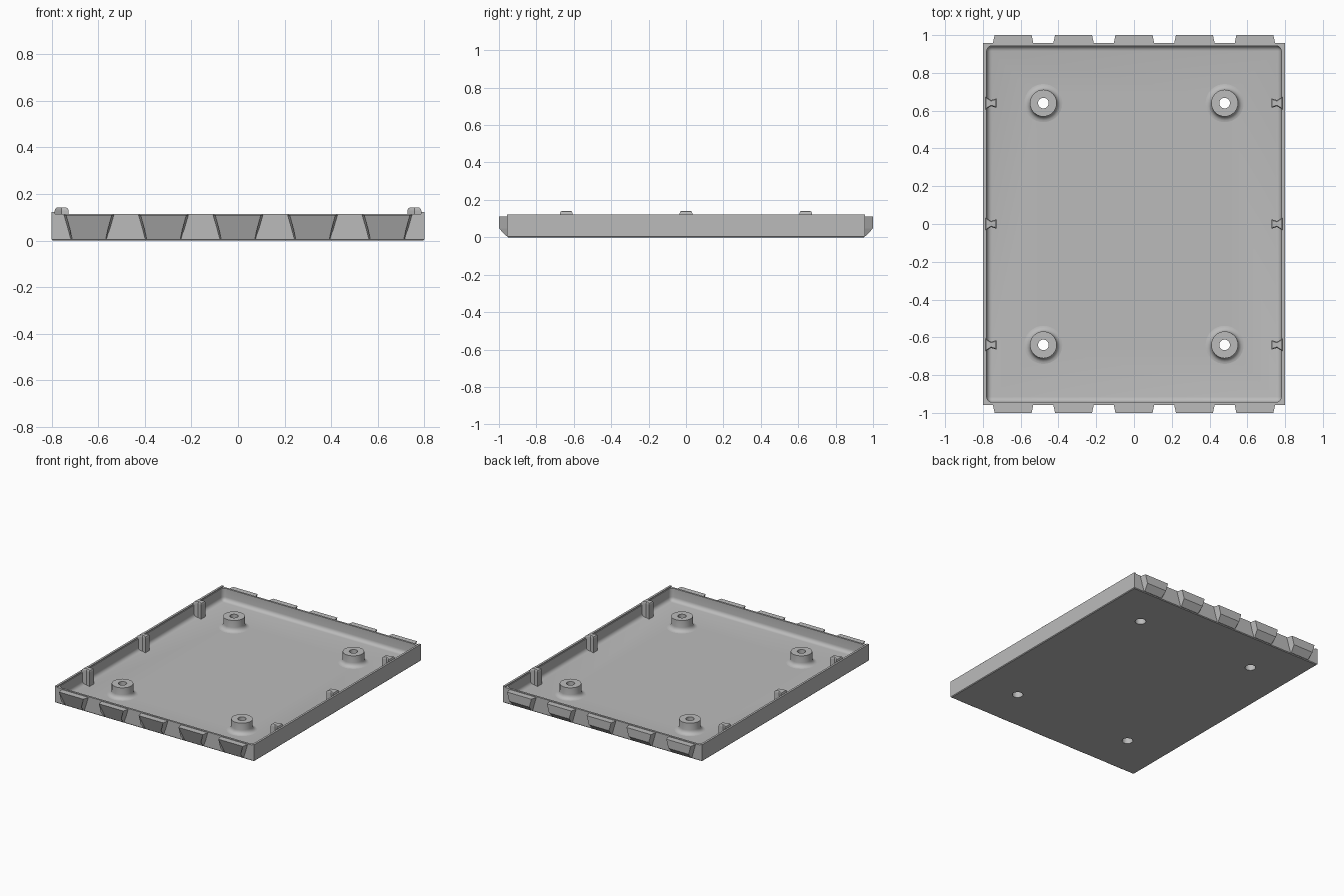
import bpy, bmesh, math
from mathutils import Matrix

if "Cube" in bpy.data.objects:
    bpy.data.objects.remove(bpy.data.objects["Cube"])

grey = bpy.data.materials.new("plain grey")
grey.use_nodes = True
GREY = (0.5, 0.5, 0.5, 1)
grey.diffuse_color = GREY
grey.node_tree.nodes["Principled BSDF"].inputs["Base Color"].default_value = GREY

W, L, H = 0.8, 0.957, 0.122      # half width, half length, wall height
FLOOR, RIM = 0.025, 0.115        # floor top, end wall height
PEGS = [(x, y) for x in (-0.48, 0.48) for y in (-0.64, 0.64)]


def finish(name, bm, smooth=True):
    bmesh.ops.recalc_face_normals(bm, faces=bm.faces)
    mesh = bpy.data.meshes.new(name)
    bm.to_mesh(mesh)
    bm.free()
    mesh.materials.append(grey)
    ob = bpy.data.objects.new(name, mesh)
    bpy.context.collection.objects.link(ob)
    if smooth:
        shade(ob)
    return ob


def shade(ob):
    bpy.ops.object.select_all(action='DESELECT')
    ob.select_set(True)
    bpy.context.view_layer.objects.active = ob
    bpy.ops.object.shade_smooth_by_angle(angle=math.radians(35))


def box(hx, hy, z0, z1):
    bm = bmesh.new()
    bmesh.ops.create_cube(bm, size=1, matrix=Matrix.Translation((0, 0, (z0 + z1) / 2))
                          @ Matrix.Diagonal((2 * hx, 2 * hy, z1 - z0, 1)))
    return bm


def loft(bm, loops):
    """Bridge equal rings of points and cap both ends."""
    rings = [[bm.verts.new(p) for p in loop] for loop in loops]
    n = len(rings[0])
    for a, b in zip(rings, rings[1:]):
        for i in range(n):
            j = (i + 1) % n
            bm.faces.new((a[i], a[j], b[j], b[i]))
    bm.faces.new(rings[0])
    bm.faces.new(rings[-1])


def cut(ob, cutter):
    mod = ob.modifiers.new("cut", 'BOOLEAN')
    mod.operation, mod.solver, mod.object = 'DIFFERENCE', 'EXACT', cutter
    bpy.context.view_layer.objects.active = ob
    bpy.ops.object.modifier_apply(modifier=mod.name)
    bpy.data.objects.remove(cutter)


# Tray body: chamfered lower edges, then a filleted cavity
bm = box(W, L, 0, H)
low = [e for e in bm.edges if all(v.co.z < 0.01 for v in e.verts)]
bmesh.ops.bevel(bm, geom=low, offset=0.005, segments=1, affect='EDGES')
tray = finish("tray", bm, False)

bm = box(0.78, 0.943, FLOOR, 0.3)
inner = [e for e in bm.edges if any(v.co.z < 0.1 for v in e.verts)]
bmesh.ops.bevel(bm, geom=inner, offset=0.028, segments=5, profile=0.5, affect='EDGES')
cut(tray, finish("cavity_cutter", bm, False))

# End walls sit slightly lower than the side walls
cut(tray, finish("rim_cutter", box(0.785, 1.2, RIM, 0.3), False))

# Screw holes through the floor
bm = bmesh.new()
for x, y in PEGS:
    bmesh.ops.create_cone(bm, cap_ends=True, segments=32, radius1=0.036, radius2=0.036,
                          depth=0.2, matrix=Matrix.Translation((x, y, 0)))
cut(tray, finish("hole_cutter", bm, False))
shade(tray)

# Hollow standoffs with a flared foot
profile = [(0.036, FLOOR - 0.004), (0.036, 0.07), (0.028, 0.07), (0.028, 0.105),
           (0.071, 0.105)]
R = 0.03
for k in range(6):
    a = math.pi / 2 * k / 5
    profile.append((0.071 + R * (1 - math.cos(a)), FLOOR + R * (1 - math.sin(a))))
for i, (x, y) in enumerate(PEGS):
    bm = bmesh.new()
    vs = [bm.verts.new((r, 0, z)) for r, z in profile]
    es = [bm.edges.new(p) for p in zip(vs, vs[1:])]
    bmesh.ops.spin(bm, geom=vs + es, cent=(0, 0, 0), axis=(0, 0, 1),
                   angle=2 * math.pi, steps=32)
    bmesh.ops.remove_doubles(bm, verts=bm.verts, dist=1e-5)
    finish(f"standoff_{i + 1}", bm).location = (x, y, 0)

# Tapered grip tabs on both end walls
for side, label in ((-1, "front"), (1, "back")):
    for i in range(5):
        cx = 0.32 * (i - 2)

        def ring(half_low, half_mid, half_top, base):
            rows = [(half_low, 0.006, L if base else L + 0.004),
                    (half_mid, 0.048, L if base else 1.0),
                    (half_top, 0.11, L if base else 1.0)]
            pts = [(cx - h, side * (y - 0.004 * base), z) for h, z, y in rows]
            return pts + [(cx + h, side * (y - 0.004 * base), z) for h, z, y in rows[::-1]]

        bm = bmesh.new()
        loft(bm, [ring(0.079, 0.09, 0.108, True), ring(0.072, 0.081, 0.098, False)])
        big = [f for f in bm.faces if len(f.verts) > 4]
        bmesh.ops.triangulate(bm, faces=big)
        finish(f"{label}_tab_{i + 1}", bm, False)

# Waisted locating posts along the side walls
half = [(0.787, 0.034), (0.757, 0.016), (0.727, 0.025)]
outline = half + [(x, -y) for x, y in half[::-1]]
for side, label in ((-1, "right"), (1, "left")):
    for i in range(3):
        cy = 0.64 * (i - 1)
        bm = bmesh.new()
        loops = []
        for z, s in ((FLOOR - 0.005, 1), (0.128, 1), (0.137, 0.9), (0.141, 0.7)):
            loops.append([(side * (0.757 + (x - 0.757) * s), cy + y * s, z)
                          for x, y in outline])
        loft(bm, loops)
        finish(f"{label}_post_{i + 1}", bm, False)
